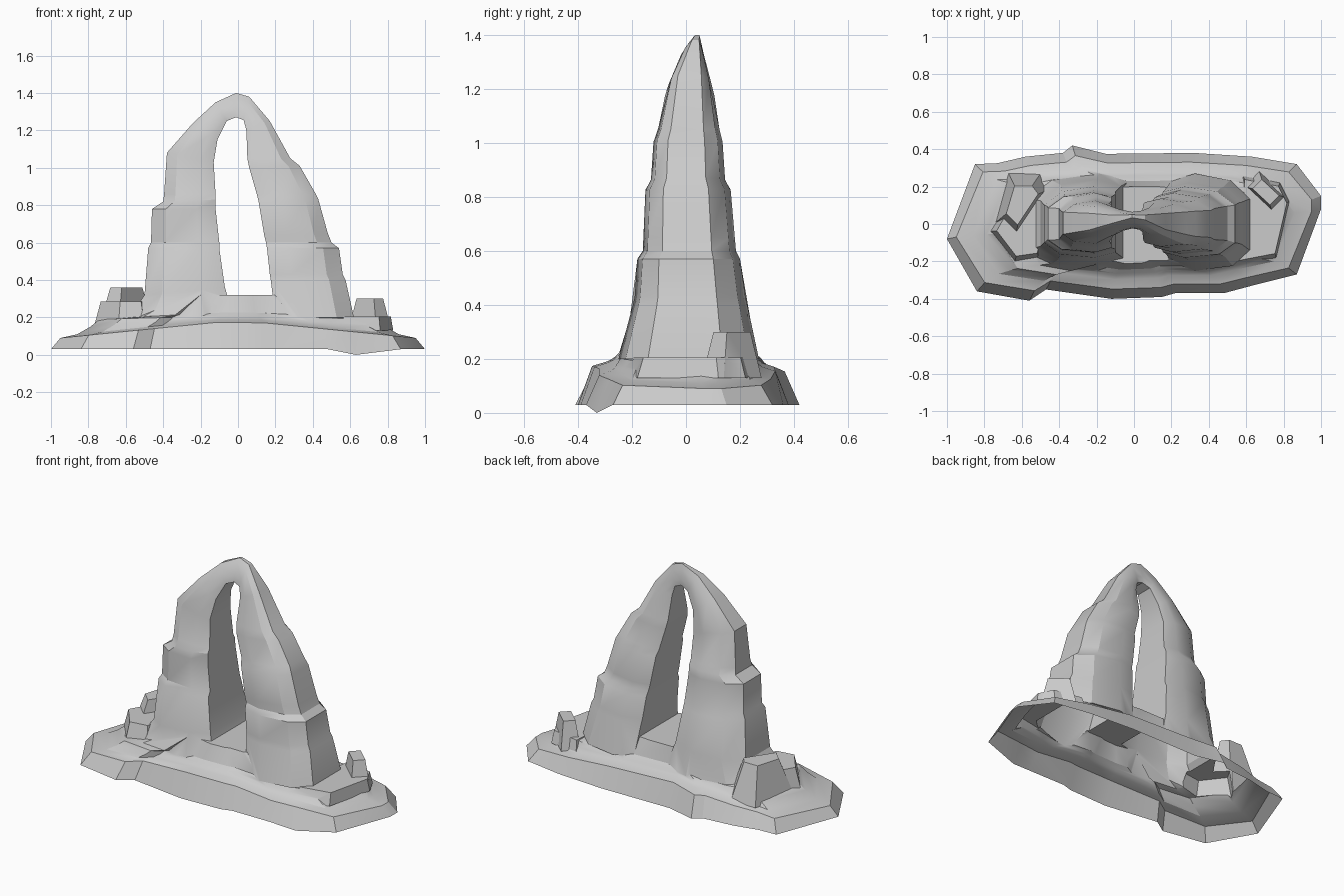
import bpy
import bmesh
from math import radians

old = bpy.data.objects.get("Cube")
if old:
    bpy.data.objects.remove(old, do_unlink=True)

stone = bpy.data.materials.new("pale_grey_stone")
stone.use_nodes = True
stone.diffuse_color = (0.6, 0.6, 0.6, 1)
shader = stone.node_tree.nodes["Principled BSDF"]
shader.inputs["Base Color"].default_value = stone.diffuse_color
shader.inputs["Roughness"].default_value = 0.9


def loft(name, rings):
    """Closed solid through a list of rings with equal point counts."""
    bm = bmesh.new()
    loops = [[bm.verts.new(p) for p in ring] for ring in rings]
    count = len(loops[0])
    for low, high in zip(loops, loops[1:]):
        for i in range(count):
            j = (i + 1) % count
            bm.faces.new((low[i], low[j], high[j], high[i]))
    bm.faces.new(list(reversed(loops[0])))
    bm.faces.new(loops[-1])
    bmesh.ops.recalc_face_normals(bm, faces=bm.faces)
    mesh = bpy.data.meshes.new(name)
    bm.to_mesh(mesh)
    bm.free()
    mesh.materials.append(stone)
    obj = bpy.data.objects.new(name, mesh)
    bpy.context.collection.objects.link(obj)
    return obj


# Terraced base: one ground outline, shrunk step by step
outline = [
    (-1, -.08), (-.84, -.36), (-.56, -.41), (-.47, -.35), (-.12, -.4),
    (.15, -.39), (.22, -.37), (.48, -.37), (.63, -.33), (.87, -.27),
    (1, .08), (1, .15), (.87, .32), (.63, .36), (.32, .38), (-.15, .375),
    (-.33, .42), (-.38, .38), (-.58, .36), (-.73, .325), (-.85, .32),
]
# Scale in x, scale in y, height at the middle, height at the ends
terraces = [
    (1, 1, .03, .03), (.95, .87, .185, .09), (.86, .74, .2, .11),
    (.79, .69, .205, .15), (.74, .66, .21, .19), (.6, .61, .23, .2),
    (.36, .53, .32, .32),
]
base_rings = []
for sx, sy, mid, end in terraces:
    base_rings.append([(x * sx, y * sy, mid + (end - mid) * abs(x))
                       for x, y in outline])
# Low corner of the skirt touching the ground
corner = base_rings[0][8]
base_rings[0][8] = (corner[0], corner[1], 0)
base = loft("rock_arch", base_rings)

# Front and back limits of the arch by height, with small strata steps
depths = [
    (.2, -.25, .27), (.34, -.21, .24), (.43, -.19, .22), (.57, -.18, .2),
    (.6, -.16, .185), (.83, -.15, .165), (.86, -.13, .145),
    (1.01, -.12, .135), (1.04, -.105, .125), (1.1, -.1, .12),
    (1.25, -.065, .1), (1.35, -.02, .075), (1.4, .02, .065),
]


def depth(x, z):
    z = min(max(z, depths[0][0]), depths[-1][0])
    for (z0, f0, b0), (z1, f1, b1) in zip(depths, depths[1:]):
        if z <= z1:
            k = (z - z0) / (z1 - z0)
            front, back = f0 + (f1 - f0) * k, b0 + (b1 - b0) * k
            break
    # The crown is pinched to a narrow bridge
    pinch = min(1, .65 + 2 * abs(x)) if z > 1.1 else 1
    centre = (front + back) / 2
    return centre, (back - front) / 2 * pinch


# Outer edge (x, z) and inner edge (x, z), from one foot over to the other
sections = [
    (-.58, .2, -.02, .2), (-.5, .32, -.07, .36), (-.48, .57, -.1, .57),
    (-.465, .6, -.1, .6), (-.46, .78, -.12, .78), (-.4, .82, -.12, .83),
    (-.395, .86, -.12, .86), (-.38, 1.08, -.13, 1.03),
    (-.24, 1.24, -.11, 1.15), (-.12, 1.35, -.06, 1.25),
    (-.01, 1.4, -.01, 1.27), (.06, 1.38, .03, 1.255),
    (.17, 1.25, .045, 1.2), (.28, 1.05, .05, 1.05),
    (.33, 1.01, .06, 1), (.41, .87, .1, .86), (.43, .83, .11, .82),
    (.48, .65, .14, .64), (.5, .6, .15, .6), (.54, .57, .155, .57),
    (.56, .43, .17, .43), (.575, .4, .175, .4), (.62, .2, .2, .2),
]
# Cross-section: position from outer to inner edge, share of the depth
shape = [(0, -.58), (.22, -.9), (.7, -1), (1, -.85),
         (1, .85), (.7, 1), (.25, .86), (0, .48)]
arch_rings = []
for xo, zo, xi, zi in sections:
    ring = []
    for t, side in shape:
        x, z = xo + (xi - xo) * t, zo + (zi - zo) * t
        centre, half = depth(x, z)
        ring.append((x, centre + half * side, z))
    arch_rings.append(ring)
arch = loft("arch", arch_rings)


# Boulders: a tapered block on a four- or five-cornered footprint
def boulder(name, corners, low, high, taper):
    cx = sum(c[0] for c in corners) / len(corners)
    cy = sum(c[1] for c in corners) / len(corners)
    top = [(cx + (x - cx) * taper, cy + (y - cy) * taper, high)
           for x, y in corners]
    return loft(name, [[(x, y, low) for x, y in corners], top])


boulders = [
    boulder("tall_boulder", [(-.75, .0), (-.64, -.11), (-.44, .19),
                             (-.5, .27), (-.67, .27)], .13, .36, .55),
    boulder("low_boulder", [(-.77, -.04), (-.64, -.21), (-.5, -.19),
                            (-.42, .12), (-.62, .22)], .15, .285, .8),
    boulder("upright_boulder", [(.59, .2), (.74, .06), (.82, .14),
                                (.67, .28)], .13, .3, .62),
    boulder("flat_boulder", [(.55, -.22), (.76, -.18), (.83, .12),
                             (.78, .22), (.58, .26)], .13, .205, .9),
]

# Fuse everything into one rock
for part in [arch] + boulders:
    bpy.ops.object.select_all(action="DESELECT")
    base.select_set(True)
    bpy.context.view_layer.objects.active = base
    union = base.modifiers.new("union", "BOOLEAN")
    union.operation = "UNION"
    union.solver = "EXACT"
    union.object = part
    bpy.ops.object.modifier_apply(modifier=union.name)
    bpy.data.objects.remove(part, do_unlink=True)

# The rock is a hollow shell, open underneath
bm = bmesh.new()
bm.from_mesh(base.data)
floor = [f for f in bm.faces if all(v.co.z < .04 for v in f.verts)]
bmesh.ops.delete(bm, geom=floor, context="FACES")
bm.to_mesh(base.data)
bm.free()

bpy.ops.object.shade_smooth_by_angle(angle=radians(28))
